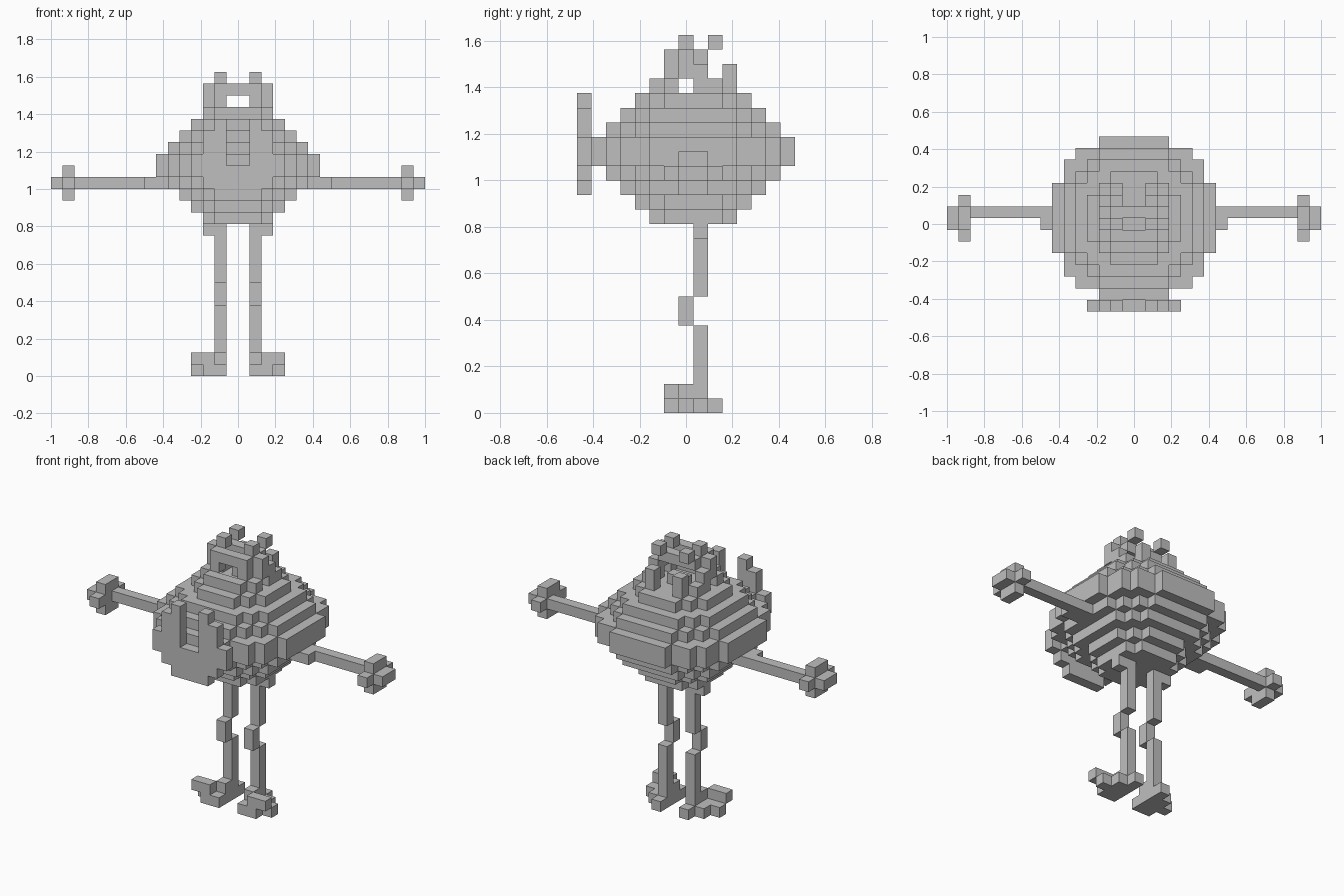
import bpy, bmesh, math

if "Cube" in bpy.data.objects:
    bpy.data.objects.remove(bpy.data.objects["Cube"])

V = 0.0625            # size of one cube
Y0 = -7.5 * V         # front of cube row 0

grey = bpy.data.materials.new("plain grey")
grey.diffuse_color = (0.52, 0.52, 0.52, 1)
grey.use_nodes = True
grey.node_tree.nodes["Principled BSDF"].inputs["Base Color"].default_value = grey.diffuse_color


def build(name, cells):
    """Make one clean surface from cube cells, leaving out hidden faces."""
    cells = set(cells)
    bm = bmesh.new()
    verts = {}

    def vert(p):
        if p not in verts:
            verts[p] = bm.verts.new((p[0] * V, Y0 + p[1] * V, p[2] * V))
        return verts[p]

    for c in cells:
        for a in range(3):
            for side in (0, 1):
                n = list(c)
                n[a] += 1 if side else -1
                if tuple(n) in cells:
                    continue
                b, d = (a + 1) % 3, (a + 2) % 3
                loop = []
                for i, j in ((0, 0), (1, 0), (1, 1), (0, 1)):
                    p = list(c)
                    p[a] += side
                    p[b] += i
                    p[d] += j
                    loop.append(vert(tuple(p)))
                bm.faces.new(loop if side else loop[::-1])
    bmesh.ops.dissolve_limit(bm, angle_limit=math.radians(1),
                             verts=bm.verts, edges=bm.edges)
    me = bpy.data.meshes.new(name)
    bm.to_mesh(me)
    bm.free()
    me.materials.append(grey)
    ob = bpy.data.objects.new(name, me)
    bpy.context.collection.objects.link(ob)


def block(xs, ys, zs):
    """Cells of a box, each range given as (first, last)."""
    return [(x, y, z) for x in range(xs[0], xs[1] + 1)
            for y in range(ys[0], ys[1] + 1)
            for z in range(zs[0], zs[1] + 1)]


def mirror(cells):
    return [(-1 - x, y, z) for x, y, z in cells]


def pair(name, cells):
    build("left_" + name, cells)
    build("right_" + name, mirror(cells))


# Round stepped body: one disc per layer
body = []
for z, r in zip(range(13, 22), (3, 4, 5, 6, 7, 7, 6, 5, 4)):
    body += [(x, y, z) for x in range(-r, r) for y in range(8 - r, 8 + r)
             if (x + .5) ** 2 + (y - 7.5) ** 2 < (r + 0.2) ** 2]
build("body", body)

# Face plate, standing in front of the body: column bottoms and tops
face = []
for x, (low, high) in enumerate(((15, 17), (15, 21), (16, 20), (17, 18))):
    face += block((x, x), (0, 0), (low, high))
build("face_plate", face + mirror(face))

# Curly tuft on top: (column, row, layer)
tuft = [(1, 5, 22), (2, 6, 22), (0, 8, 22), (2, 8, 22), (2, 9, 22), (1, 10, 22),
        (1, 6, 23), (2, 7, 23), (2, 8, 23), (1, 10, 23), (0, 5, 22),
        (0, 6, 24), (1, 6, 24), (2, 7, 24), (0, 8, 24), (1, 8, 24),
        (1, 7, 25), (1, 9, 25)]
build("hair_tuft", tuft + mirror(tuft))

# Arms with a short shoulder
pair("arm", block((6, 7), (7, 8), (16, 16)) + block((8, 13), (8, 8), (16, 16)))

# Cross shaped hands
pair("hand", block((14, 14), (7, 8), (15, 17)) + block((14, 14), (6, 9), (16, 16))
     + block((15, 15), (7, 8), (16, 16)))

# Legs: hip, thigh, forward knee, shin
pair("leg", block((1, 2), (8, 8), (12, 12)) + block((1, 1), (8, 8), (8, 12))
     + block((1, 1), (7, 7), (6, 7)) + block((1, 1), (8, 8), (1, 5)))

# Feet: stepped sole with raised toes
pair("foot", block((1, 1), (6, 9), (0, 0)) + block((2, 2), (6, 8), (0, 0))
     + [(3, 7, 0), (1, 7, 1), (2, 6, 1), (3, 6, 1)])
